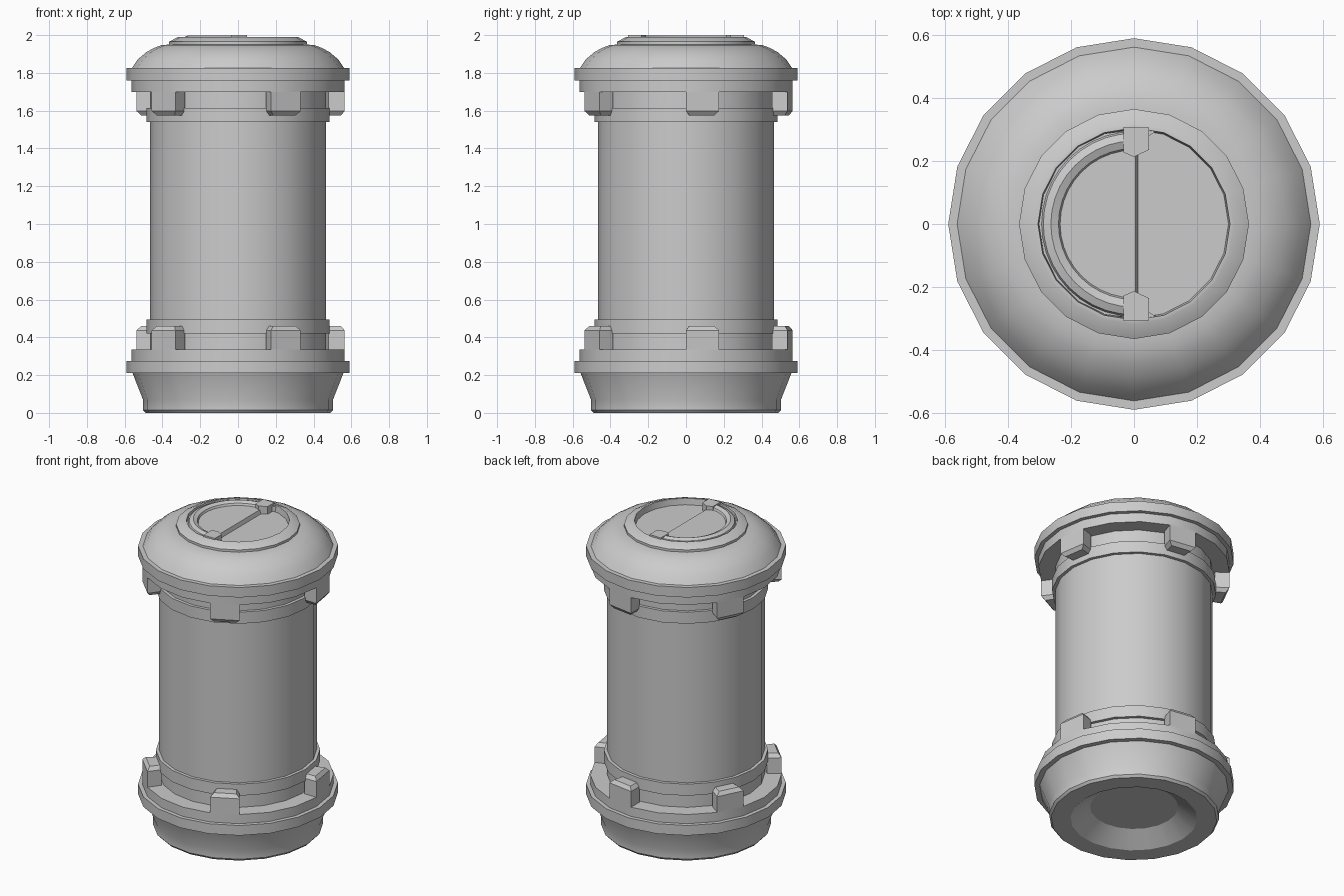
import bpy, bmesh
from math import cos, sin, pi, radians

cube = bpy.data.objects.get("Cube")
if cube:
    bpy.data.objects.remove(cube)

SIDES = 20
MIRROR_Z = 2.035      # top end of the barrel mirrors the bottom end

grey = bpy.data.materials.new("light_grey")
grey.use_nodes = True
grey.diffuse_color = (0.6, 0.6, 0.6, 1)
grey.node_tree.nodes["Principled BSDF"].inputs["Base Color"].default_value = (0.6, 0.6, 0.6, 1)


def loft(bm, layers):
    """Skin closed loops of equal length and cap both ends."""
    rings = [[bm.verts.new(p) for p in layer] for layer in layers]
    n = len(rings[0])
    for a, b in zip(rings, rings[1:]):
        for i in range(n):
            j = (i + 1) % n
            bm.faces.new((a[i], a[j], b[j], b[i]))
    bm.faces.new(rings[0][::-1])
    bm.faces.new(rings[-1])


def finish(name, bm):
    """Make an object, smooth except along creases."""
    bmesh.ops.recalc_face_normals(bm, faces=bm.faces)
    for f in bm.faces:
        f.smooth = True
    for e in bm.edges:
        e.smooth = e.calc_face_angle(pi) < radians(30)
    mesh = bpy.data.meshes.new(name)
    bm.to_mesh(mesh)
    bm.free()
    mesh.materials.append(grey)
    ob = bpy.data.objects.new(name, mesh)
    bpy.context.collection.objects.link(ob)
    return ob


def polar(r, deg, z):
    return (r * cos(radians(deg)), r * sin(radians(deg)), z)


def circle(r, z):
    return [polar(r, 360 * i / SIDES, z) for i in range(SIDES)]


def lathe(name, profile):
    bm = bmesh.new()
    loft(bm, [circle(r, z) for r, z in profile])
    return finish(name, bm)


def flip(z, top):
    return MIRROR_Z - z if top else z


# Central tube
lathe("barrel", [(0.465, 0.3), (0.465, 1.735)])

# Collar, flange and lugs at each end
for end, top in (("bottom", False), ("top", True)):
    lathe(end + "_collar", [(0.485, flip(z, top)) for z in (0.42, 0.495)])
    lathe(end + "_flange", [(r, flip(z, top)) for r, z in
                            ((0.59, 0.21), (0.59, 0.275), (0.565, 0.275), (0.565, 0.335))])
    bm = bmesh.new()
    for k in range(5):
        start = 72 * k
        layers = []
        for z, inset, turn in ((0.32, 0, 0), (0.437, 0, 0), (0.46, 0.02, 2)):
            a, b = start + turn, start + 18 - turn
            outer, inner = 0.565 - inset, 0.478
            layers.append([polar(r, t, flip(z, top)) for r, t in
                           ((inner, a), (outer, a), (outer, b), (inner, b))])
        loft(bm, layers)
    finish(end + "_lugs", bm)

# Tapered foot with a dished underside
lathe("foot", [(0.26, 0.08), (0.375, 0), (0.49, 0), (0.503, 0.015),
               (0.503, 0.07), (0.56, 0.215)])

# Domed cap with stepped rim and shallow well
lathe("dome", [(0.565, 1.82), (0.53, 1.872), (0.485, 1.91), (0.445, 1.932), (0.405, 1.947),
               (0.365, 1.95), (0.365, 1.965), (0.318, 1.99), (0.305, 1.99), (0.3, 1.95)])

# Raised half of the well floor
bm = bmesh.new()
loft(bm, [[polar(0.302, 90 + 18 * i, z) if 0 < i < 10 else
           (x, 0.3 if i == 0 else -0.3, z) for i in range(11)]
          for z, x in ((1.94, 0.016), (1.975, 0.005))])
finish("lid_plate", bm)

# Half-ring handle
bm = bmesh.new()
loft(bm, [[polar(0.264 + 0.034 * cos(pi * j / 4), 90 + 9 * i, 1.964 + 0.034 * sin(pi * j / 4))
           for j in range(8)] for i in range(21)])
finish("handle", bm)

# Hinge blocks at the handle ends
bm = bmesh.new()
for s in (1, -1):
    outline = ((-0.034, 0.308), (-0.034, 0.228), (0, 0.213), (0.048, 0.236), (0.048, 0.306))
    loft(bm, [[(x, s * y, z) for x, y in outline] for z in (1.945, 2.0)])
    wedge = ((0.04, 0.276), (0.078, 0.298), (0.04, 0.306))
    loft(bm, [[(x, s * y, z) for x, y in wedge] for z in (1.945, 1.985)])
finish("hinge_blocks", bm)
